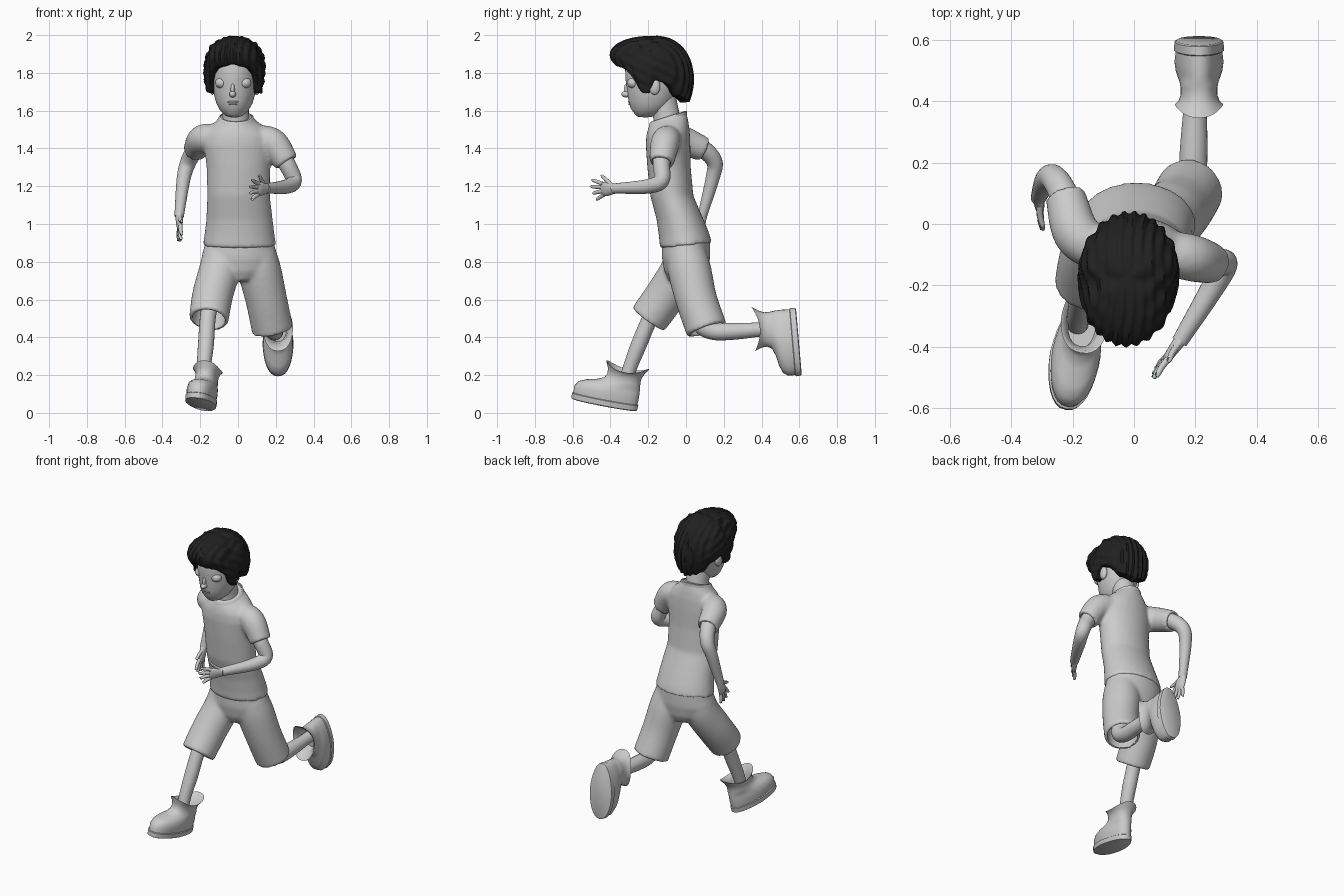
import bpy, bmesh
from math import sin, cos, pi, radians
from mathutils import Vector, Matrix

if "Cube" in bpy.data.objects:
    bpy.data.objects.remove(bpy.data.objects["Cube"])


def material(name, col):
    m = bpy.data.materials.new(name)
    m.diffuse_color = (*col, 1)
    m.use_nodes = True
    m.node_tree.nodes["Principled BSDF"].inputs["Base Color"].default_value = m.diffuse_color
    return m


BLACK = material("black", (0.015, 0.015, 0.015))
GREEN = material("green", (0.02, 0.2, 0.14))


def build(name, lofts, mat=None, matrix=None):
    """One object from several lofts (lists of equal-length rings), ends capped."""
    bm = bmesh.new()
    for rings in lofts:
        vs = [[bm.verts.new(p) for p in r] for r in rings]
        for a, b in zip(vs, vs[1:]):
            for i in range(len(a)):
                j = (i + 1) % len(a)
                bm.faces.new((a[i], a[j], b[j], b[i]))
        bm.faces.new(vs[0])
        bm.faces.new(vs[-1])
    bmesh.ops.recalc_face_normals(bm, faces=bm.faces)
    if matrix:
        bm.transform(matrix)
    me = bpy.data.meshes.new(name)
    bm.to_mesh(me)
    bm.free()
    me.shade_smooth()
    me.set_sharp_from_angle(angle=radians(50))
    ob = bpy.data.objects.new(name, me)
    bpy.context.collection.objects.link(ob)
    if mat:
        me.materials.append(mat)
    return ob


def ring(z, cx, cy, rx, ry, slope=0, n=36):
    return [Vector((cx + rx * cos(t), cy + ry * sin(t), z + slope * ry * sin(t)))
            for t in (2 * pi * i / n for i in range(n))]


def spline(pts, n=6):
    p = [Vector(q) for q in pts]
    p = [2 * p[0] - p[1]] + p + [2 * p[-1] - p[-2]]
    out = []
    for a, b, c, d in zip(p, p[1:], p[2:], p[3:]):
        for k in range(n):
            t = k / n
            out.append(0.5 * (2 * b + (c - a) * t + (2 * a - 5 * b + 4 * c - d) * t * t
                              + (3 * b - a - 3 * c + d) * t ** 3))
    return out + [p[-2]]


def tube(pts, seg=20, n=6):
    """Rings along a smooth path of (x, y, z, radius) points."""
    s = spline(pts, n)
    side, out = Vector((1, 0.01, 0.02)), []
    for i, q in enumerate(s):
        d = (s[min(i + 1, len(s) - 1)] - s[max(i - 1, 0)]).xyz.normalized()
        side = (side - d * side.dot(d)).normalized()
        up = d.cross(side)
        out.append([q.xyz + q.w * (side * cos(t) + up * sin(t))
                    for t in (2 * pi * k / seg for k in range(seg))])
    return out


def ball(loc, size, n=20, m=12):
    return [ring(loc[2] - size[2] * cos(a), loc[0], loc[1], size[0] * sin(a), size[1] * sin(a), 0, n)
            for a in (0.06 + (pi - 0.12) * k / m for k in range(m + 1))]


def cloth(ob, limbs, depth, wall):
    """Fuse overlapping lofts into one soft garment, then hollow the limb openings."""
    r = ob.modifiers.new("fuse", 'REMESH')
    r.mode, r.voxel_size, r.use_smooth_shade = 'VOXEL', 0.011, True
    s = ob.modifiers.new("soften", 'SMOOTH')
    s.factor, s.iterations = 0.5, 7
    for k, pts in enumerate(limbs):
        a, e = Vector(pts[-2]), Vector(pts[-1])
        d = (e - a).xyz.normalized()
        rad = e.w - wall
        cut = build(f"{ob.name}_opening_cutter_{k}",
                    [tube([(*(e.xyz - d * depth), rad * 0.85), (*(e.xyz + d * 0.05), rad)], 28)])
        cut.hide_render = True
        cut.hide_set(True)
        b = ob.modifiers.new("opening", 'BOOLEAN')
        b.operation, b.solver, b.object = 'DIFFERENCE', 'EXACT', cut


# Shirt
sleeves = [
    [(-.10, -.09, 1.455, .07), (-.185, -.035, 1.45, .077), (-.225, .095, 1.395, .066)],
    [(.09, -.09, 1.455, .07), (.185, -.11, 1.43, .077), (.258, -.13, 1.325, .066)]]
body = [ring(*r) for r in (
    (.885, .008, 0, .195, .138, .11), (.94, .008, -.01, .186, .133, .08),
    (1.02, .008, -.03, .176, .125), (1.15, .003, -.075, .166, .114), (1.3, .002, -.09, .168, .115),
    (1.42, 0, -.095, .182, .118), (1.48, 0, -.095, .168, .115, .1), (1.52, -.005, -.095, .135, .108, .2),
    (1.55, -.01, -.095, .098, .1, .3), (1.567, -.01, -.095, .088, .095, .32))]
shirt = build("shirt", [body] + [tube(s, 24) for s in sleeves])
cloth(shirt, sleeves, .05, .012)

# Collar
build("collar", [[ring(1.54, -.01, -.095, .1, .1, .3), ring(1.565, -.01, -.095, .092, .099, .32),
                  ring(1.57, -.01, -.095, .083, .09, .32), ring(1.54, -.01, -.095, .08, .088, .3)]])

# Shorts
legs = [
    [(-.085, 0, .85, .1), (-.1, -.03, .75, .108), (-.135, -.11, .62, .108), (-.155, -.2, .495, .105)],
    [(.095, 0, .85, .105), (.115, .02, .75, .115), (.15, .055, .6, .11), (.183, .11, .44, .11)]]
pelvis = [ring(*r) for r in ((.7, .005, 0, .1, .09), (.75, .008, 0, .17, .115), (.82, .008, 0, .195, .128),
                             (.92, .008, 0, .182, .128, .1))]
shorts = build("shorts", [pelvis] + [tube(g, 28) for g in legs])
cloth(shorts, legs, .14, .014)

# Lower legs
build("front_leg", [tube([(-.14, -.12, .62, .045), (-.16, -.19, .5, .042), (-.17, -.25, .36, .042),
                          (-.182, -.3, .23, .037), (-.185, -.33, .12, .036)])])
build("back_leg", [tube([(.155, .07, .58, .048), (.18, .08, .475, .05), (.19, .14, .433, .046),
                         (.195, .25, .432, .045), (.2, .4, .442, .037), (.205, .52, .455, .036)])])

# Arms
build("back_arm", [tube([(-.19, -.03, 1.45, .05), (-.225, .085, 1.4, .048), (-.262, .15, 1.33, .043),
                         (-.288, .14, 1.24, .037), (-.312, .085, 1.04, .025)])])
build("front_arm", [tube([(.19, -.11, 1.42, .05), (.257, -.13, 1.32, .046), (.296, -.13, 1.23, .042),
                          (.255, -.21, 1.198, .038), (.148, -.385, 1.188, .026)])])


# Hands
def hand(name, wrist, d, w):
    d = Vector(d).normalized()
    w = Vector(w)
    w = (w - d * w.dot(d)).normalized()
    frame = Matrix((w, d.cross(w), d)).transposed().to_4x4()
    frame = Matrix.Translation(wrist) @ frame
    parts = [[ring(z, x, 0, rx, ry, 0, 16) for z, x, rx, ry in (
        (-.02, 0, .024, .022), (.02, 0, .032, .019), (.05, 0, .038, .016), (.075, 0, .036, .013), (.085, 0, .028, .006))]]
    fingers = [((i - 1.5) * .019, .07, (i - 1.5) * .034, l) for i, l in enumerate((.125, .143, .15, .138))]
    fingers.append((.02, .015, .07, .075))
    nails = []
    for x0, z0, x1, z1 in fingers:
        parts.append(tube([(x0, 0, z0, .011), ((x0 + x1) / 2, .003, (z0 + z1) / 2, .0105),
                           (x1, 0, z1 - .006, .008), (x1, 0, z1, .003)], 10, 4))
        nails.append(ball((x1, .006, z1 - .007), (.005, .004, .007), 8, 6))
    build(name, parts, None, frame)
    build(name + "_nails", nails, GREEN, frame)


hand("back_hand", (-.312, .085, 1.045), (.05, -.4, -.9), (.15, -.9, .4))
hand("front_hand", (.15, -.38, 1.188), (-.58, -.8, -.05), (.1, -.1, 1))


# Boots: heel at the origin, toe along -y, sole on z = 0
def boot(name, heel, pitch, yaw, roll):
    rings = []
    for z, y0, y1, hw, lift in (
            (0, -.352, -.01, .074, 0), (.004, -.36, -.002, .08, 0), (.032, -.362, 0, .082, 0),
            (.035, -.355, -.006, .076, 0), (.07, -.356, -.004, .08, 0), (.098, -.338, -.005, .076, 0),
            (.115, -.3, -.006, .07, 0), (.128, -.245, -.008, .064, 0), (.145, -.205, -.01, .06, 0),
            (.17, -.192, -.01, .06, 0), (.19, -.195, .002, .067, .01), (.2, -.21, .025, .079, .035),
            (.198, -.2, .014, .073, .03), (.17, -.175, -.025, .05, 0), (.12, -.17, -.03, .045, 0)):
        pts = []
        for t in (2 * pi * k / 32 for k in range(32)):
            c, s = cos(t), sin(t)
            narrow = 1 - .16 * max(0, s) if z < .12 else 1
            pts.append(Vector((hw * narrow * (abs(c) ** .85) * (1 if c > 0 else -1),
                               (y0 + y1) / 2 + (y1 - y0) / 2 * s, z + lift * s * s)))
        rings.append(pts)
    rot = Matrix.Rotation(yaw, 4, 'Z') @ Matrix.Rotation(pitch, 4, 'X') @ Matrix.Rotation(roll, 4, 'Y')
    build(name, [rings], None, Matrix.Translation(heel) @ rot)


boot("front_boot", (-.168, -.258, .008), radians(-11), radians(-9), radians(5))
boot("back_boot", (.212, .582, .557), radians(95), 0, 0)

# Head, turned slightly
turn = Matrix.Translation((-.018, -.17, 0)) @ Matrix.Rotation(radians(-4), 4, 'Z')
build("neck", [tube([(-.01, -.09, 1.48, .078), (-.012, -.105, 1.58, .07), (-.015, -.13, 1.7, .07)], 24)])
build("head", [[ring(*r) for r in (
    (1.566, 0, -.066, .02, .022, -.1), (1.574, 0, -.056, .045, .045, -.15), (1.6, 0, -.036, .074, .088, -.15),
    (1.64, 0, -.02, .096, .115, -.1), (1.69, 0, -.008, .11, .13), (1.76, 0, 0, .12, .15),
    (1.83, 0, .005, .122, .158), (1.9, 0, .005, .11, .14), (1.95, 0, .005, .06, .08))]], None, turn)
build("eyes", [ball((s * .062, -.105, 1.747), (.034, .032, .029)) for s in (-1, 1)], None, turn)
build("ears", [ball((s * .118, .012, 1.727), (.018, .03, .043)) for s in (-1, 1)], None, turn)
build("nose", [ball((0, -.148, 1.687), (.018, .024, .017)), ball((0, -.142, 1.712), (.011, .018, .032))], None, turn)
build("lips", [ball((0, -.124, 1.647), (.032, .014, .006)), ball((0, -.122, 1.634), (.025, .014, .006))], None, turn)

# Hair: swept cap with a front quiff, hairline height set by angle from the front
hairline = [(0, 1.845), (40, 1.825), (58, 1.79), (74, 1.69), (84, 1.70), (95, 1.765), (112, 1.75),
            (140, 1.68), (181, 1.65)]


def hair_low(deg):
    for (a, za), (b, zb) in zip(hairline, hairline[1:]):
        if deg <= b:
            return za + (zb - za) * (deg - a) / (b - a)


hair = []
steps, count = 26, 120
for k in range(steps + 2):
    phi = radians(3 + 117 * min(k, steps) / steps)
    shrink = 1 if k <= steps else .72
    pts = []
    for i in range(count):
        t = 2 * pi * i / count
        deg = abs((t * 180 / pi + 180) % 360 - 180)
        f, s = cos(t), sin(t)
        r = shrink * sin(phi) ** .85
        x, y = .158 * s * r, -(.225 if f > 0 else .205) * f * r
        z = 1.99 - (1.99 - hair_low(deg)) * (1 - cos(phi)) / 1.5
        wave = .006 * sin(x * 190 + 2 * sin(y * 14)) * sin(phi) ** .5 if abs(x) < .14 else 0
        ripple = .005 * sin(z * 120 + y * 60) * abs(s) ** 3
        out = Vector((x, y, z - 1.8)).normalized()
        pts.append(Vector((x, y, z)) + out * (wave + ripple + .004))
    hair.append(pts)
build("hair", [hair], BLACK, turn)
